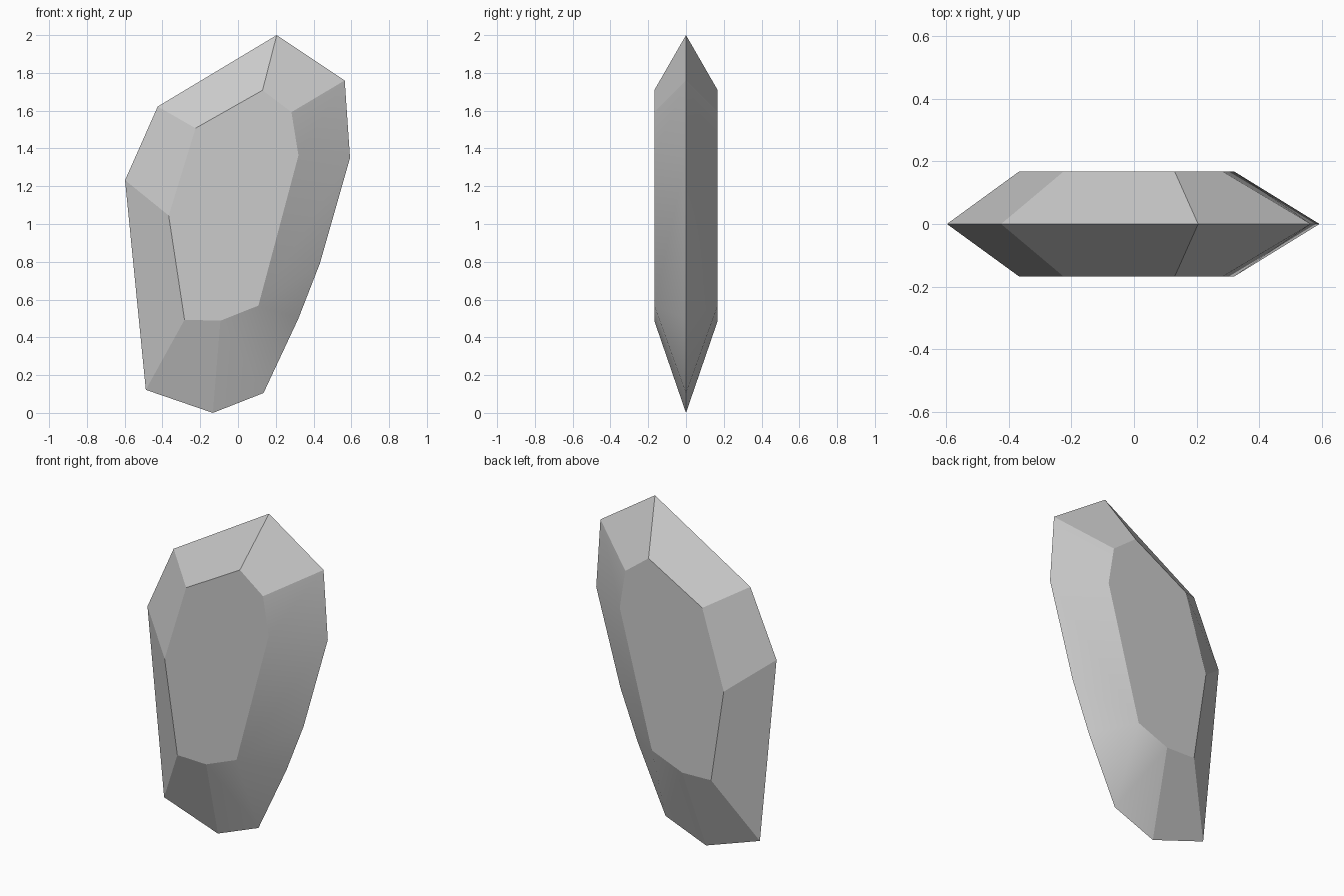
import bpy, bmesh

if "Cube" in bpy.data.objects:
    bpy.data.objects.remove(bpy.data.objects["Cube"])

# Silhouette of the stone (x, z), clockwise from the tip
OUTER = [(0.205, 2.0), (0.565, 1.76), (0.593, 1.35), (0.433, 0.79), (0.32, 0.50),
         (0.135, 0.105), (-0.133, 0.0), (-0.488, 0.122), (-0.598, 1.232), (-0.425, 1.622)]
# Flat table facet, and the table corner each silhouette point bevels into
TABLE = [(0.13, 1.708), (0.283, 1.592), (0.32, 1.363), (0.108, 0.568),
         (-0.093, 0.488), (-0.283, 0.493), (-0.367, 1.045), (-0.225, 1.507)]
LINK = [0, 1, 2, 3, 3, 3, 4, 5, 6, 7]
HALF_DEPTH = 0.168
SMOOTH = range(1, 6)   # softly curved facets along the right edge

bm = bmesh.new()
rim = [bm.verts.new((x, 0, z)) for x, z in OUTER]

# Front and back halves share the rim
for side in (-1, 1):
    table = [bm.verts.new((x, side * HALF_DEPTH, z)) for x, z in TABLE]
    bm.faces.new(table)
    for i in range(len(rim)):
        j = (i + 1) % len(rim)
        loop = [rim[i], rim[j], table[LINK[j]]]
        if LINK[i] != LINK[j]:
            loop.append(table[LINK[i]])
        bm.faces.new(loop).smooth = i in SMOOTH
bmesh.ops.recalc_face_normals(bm, faces=bm.faces)

# Keep edges crisp except between the curved facets of one half
for e in bm.edges:
    on_rim = all(abs(v.co.y) < 1e-5 for v in e.verts)
    e.smooth = not on_rim and all(f.smooth for f in e.link_faces)

mesh = bpy.data.meshes.new("faceted_stone")
bm.to_mesh(mesh)
bm.free()
stone = bpy.data.objects.new("faceted_stone", mesh)
bpy.context.collection.objects.link(stone)
